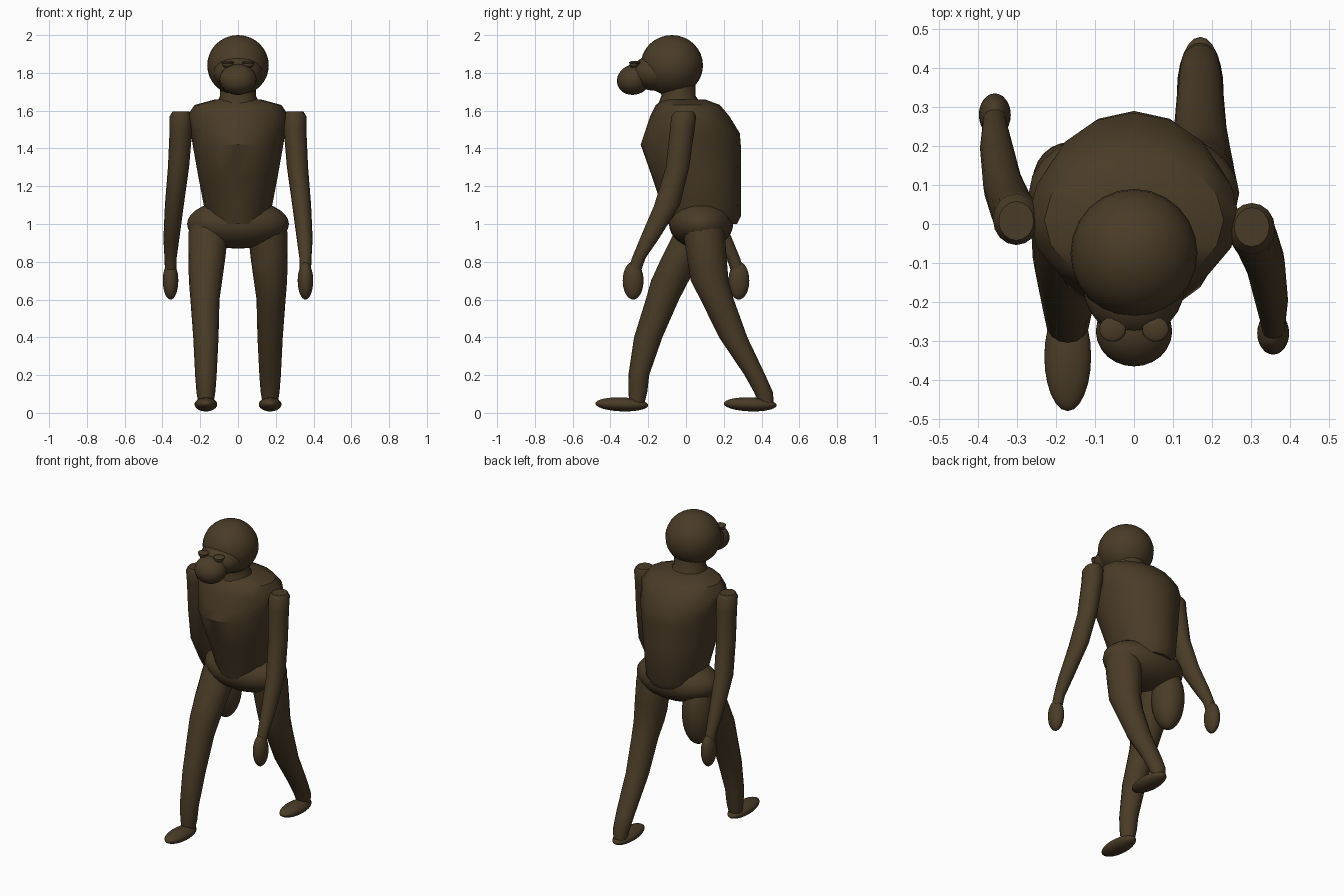
import bpy
import bmesh
import math
from mathutils import Matrix, Vector

default = bpy.data.objects.get("Cube")
if default:
    bpy.data.objects.remove(default, do_unlink=True)

# Single dark brown coat
coat = bpy.data.materials.new("dark_brown")
coat.use_nodes = True
colour = (0.068, 0.044, 0.02, 1)
coat.diffuse_color = colour
coat.node_tree.nodes["Principled BSDF"].inputs["Base Color"].default_value = colour


def finish(bm, name, angle):
    """Turn a bmesh into a smooth shaded object with the coat material."""
    bmesh.ops.recalc_face_normals(bm, faces=bm.faces)
    mesh = bpy.data.meshes.new(name)
    bm.to_mesh(mesh)
    bm.free()
    mesh.materials.append(coat)
    part = bpy.data.objects.new(name, mesh)
    bpy.context.collection.objects.link(part)
    bpy.ops.object.select_all(action="DESELECT")
    part.select_set(True)
    bpy.context.view_layer.objects.active = part
    bpy.ops.object.shade_smooth_by_angle(angle=math.radians(angle))
    return part


def ellipsoid(name, centre, radii, tilt=0):
    """Rounded part: a scaled sphere, optionally tilted about x."""
    bm = bmesh.new()
    place = (Matrix.Translation(centre) @ Matrix.Rotation(math.radians(tilt), 4, "X")
             @ Matrix.Diagonal(Vector(radii)).to_4x4())
    bmesh.ops.create_uvsphere(bm, u_segments=24, v_segments=16, radius=1, matrix=place)
    return finish(bm, name, 60)


def loft(name, sections, sides=16, angle=50):
    """Skin of level oval sections, each given as x, y, z, x radius, y radius."""
    bm = bmesh.new()
    rings = []
    for x, y, z, rx, ry in sections:
        ring = []
        for i in range(sides):
            turn = math.tau * i / sides
            ring.append(bm.verts.new((x + rx * math.cos(turn), y + ry * math.sin(turn), z)))
        rings.append(ring)
    for low, high in zip(rings, rings[1:]):
        for i in range(sides):
            j = (i + 1) % sides
            bm.faces.new((low[i], low[j], high[j], high[i]))
    bm.faces.new(rings[0])
    bm.faces.new(rings[-1])
    return finish(bm, name, angle)


# Torso: height, half width, front and back limits
torso = [
    (1.0, .15, -.1, .27), (1.04, .17, -.11, .29), (1.25, .21, -.18, .29),
    (1.42, .24, -.24, .29), (1.48, .25, -.22, .285), (1.57, .27, -.19, .23),
    (1.63, .23, -.16, .18), (1.66, .12, -.12, .1),
]
loft("torso", [(0, (f + b) / 2, z, w, (b - f) / 2) for z, w, f, b in torso], angle=35)
ellipsoid("pelvis", (0, .08, 1.0), (.27, .17, .13))

# Neck and head
loft("neck", [(0, -.03, 1.6, .13, .13), (0, -.04, 1.68, .095, .09), (0, -.05, 1.78, .1, .1)])
ellipsoid("skull", (0, -.075, 1.84), (.163, .165, .16))
ellipsoid("cheeks", (0, -.16, 1.8), (.13, .13, .095))
ellipsoid("muzzle", (0, -.275, 1.765), (.098, .092, .08), tilt=20)

# Limb columns: height, side offset, swing or back and forward stations, radii
arm = [
    (.76, .357, .27, .03, .035), (.82, .357, .25, .032, .036), (.92, .353, .195, .042, .05),
    (1.1, .337, .1, .05, .068), (1.3, .315, .045, .056, .062), (1.5, .302, .02, .06, .065),
    (1.57, .302, .012, .06, .066), (1.595, .302, .008, .045, .05),
]
leg = [
    (.05, .17, .425, -.26, .04, .04), (.11, .17, .41, -.255, .05, .05),
    (.2, .17, .365, -.25, .057, .055), (.4, .17, .25, -.2, .067, .075),
    (.6, .175, .165, -.125, .077, .088), (.7, .172, .125, -.085, .088, .1),
    (.82, .165, .11, -.025, .098, .105), (.95, .158, .095, .045, .105, .11),
    (1.04, .15, .08, .08, .095, .1),
]

for label, side in (("left", 1), ("right", -1)):
    # Arm and hand, swinging opposite to the leg
    loft(label + "_arm", [(side * x, -side * y, z, rx, ry) for z, x, y, rx, ry in arm])
    ellipsoid(label + "_hand", (side * .357, -side * .28, .7), (.041, .055, .1), tilt=0)

    # Stepping leg, hanging thigh muscle and foot
    loft(label + "_leg", [(side * x, back if side > 0 else forward, z, rx, ry)
                          for z, x, back, forward, rx, ry in leg])
    ellipsoid(label + "_thigh", (side * .165, .11, .83), (.095, .1, .2))
    ellipsoid(label + "_foot", (side * .17, side * .34, .045), (.06, .14, .037), tilt=-2)

    # Eye with a heavy upper lid
    ellipsoid(label + "_eye", (side * .055, -.275, 1.845), (.03, .025, .018))
    ellipsoid(label + "_eyelid", (side * .055, -.27, 1.854), (.034, .032, .01))
